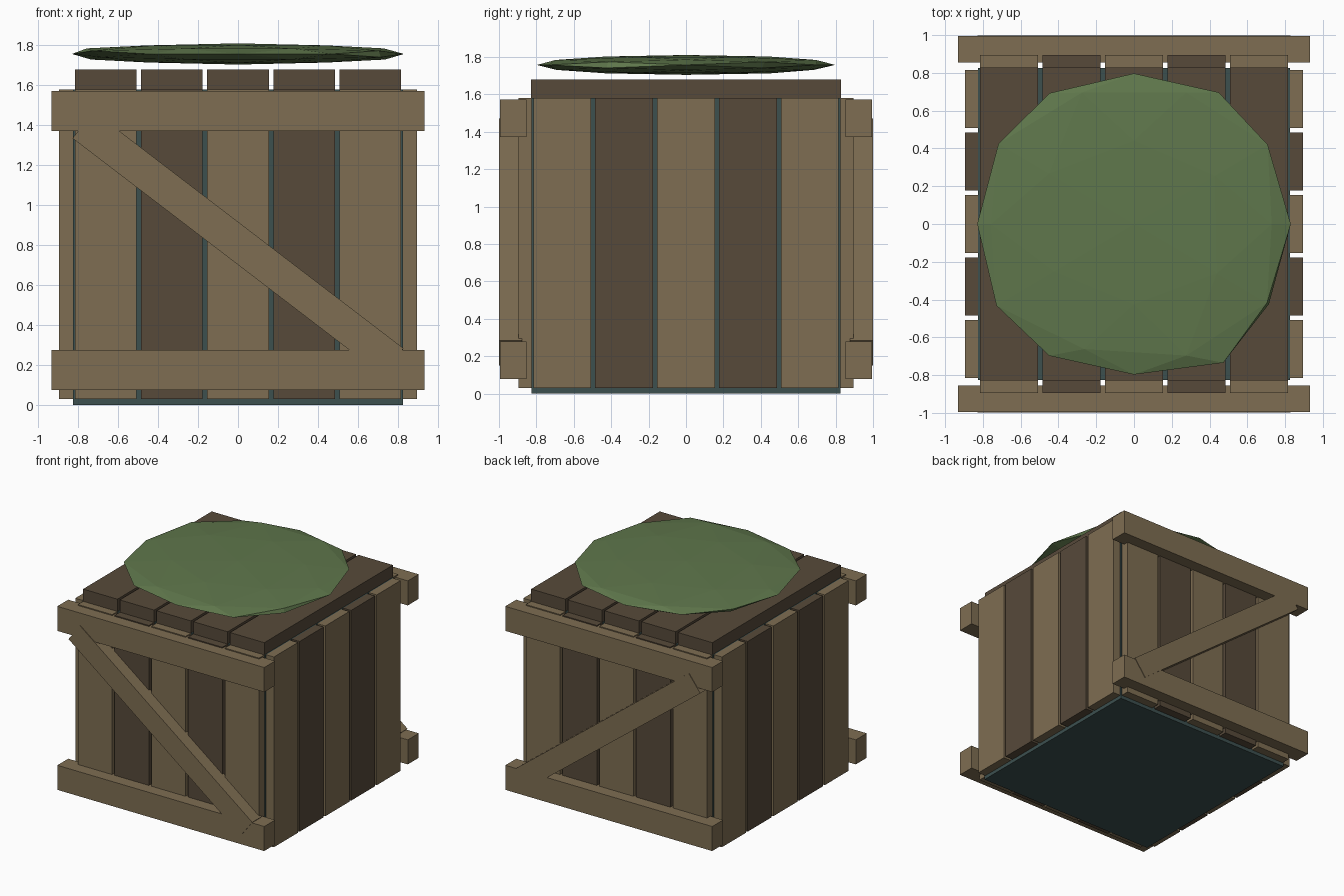
import bpy, bmesh, math, random
from mathutils import Vector, Matrix

if "Cube" in bpy.data.objects:
    bpy.data.objects.remove(bpy.data.objects["Cube"])


def material(name, rgb):
    m = bpy.data.materials.new(name)
    m.diffuse_color = (*rgb, 1)
    m.use_nodes = True
    m.node_tree.nodes["Principled BSDF"].inputs["Base Color"].default_value = m.diffuse_color
    return m


LIGHT = material("light_wood", (0.21, 0.155, 0.085))
DARK = material("dark_wood", (0.095, 0.068, 0.042))
TEAL = material("dark_teal", (0.045, 0.08, 0.078))
GREEN = material("green", (0.115, 0.185, 0.072))


def add_mesh(name, bm, mat):
    bmesh.ops.recalc_face_normals(bm, faces=bm.faces)
    me = bpy.data.meshes.new(name)
    bm.to_mesh(me)
    bm.free()
    me.materials.append(mat)
    ob = bpy.data.objects.new(name, me)
    bpy.context.collection.objects.link(ob)
    return ob


def box(name, centre, size, mat, tilt=0):
    bm = bmesh.new()
    bmesh.ops.create_cube(bm, size=1, matrix=Matrix.Translation(centre)
                          @ Matrix.Rotation(tilt, 4, 'Y')
                          @ Matrix.Diagonal((*size, 1)))
    return add_mesh(name, bm, mat)


# Inner box showing through the gaps
box("inner_box", (0, 0, 0.79), (1.65, 1.65, 1.58), TEAL)

# Planks on four sides and the lid
for i in range(5):
    p = (i - 2) * 0.331
    mat = DARK if i % 2 else LIGHT
    for s, end, side in ((-1, "front", "left"), (1, "back", "right")):
        box(f"{end}_plank_{i + 1}", (p, s * 0.855, 0.805), (0.309, 0.08, 1.55), mat)
        box(f"{side}_plank_{i + 1}", (s * 0.855, p, 0.805), (0.08, 0.309, 1.55), mat)
    box(f"lid_plank_{i + 1}", (p, 0, 1.63), (0.309, 1.655, 0.1), DARK)

# Rails and diagonal braces on front and back
for s, end in ((-1, "front"), (1, "back")):
    box(f"{end}_lower_rail", (0, s * 0.924, 0.177), (1.865, 0.14, 0.2), LIGHT)
    box(f"{end}_upper_rail", (0, s * 0.924, 1.472), (1.865, 0.14, 0.2), LIGHT)
    box(f"{end}_brace", (0, s * 0.938, 0.81), (1.953, 0.122, 0.171), LIGHT,
        math.radians(37.4))

# Flattened faceted blob hovering over the lid
random.seed(4)
phi = (1 + 5 ** 0.5) / 2
corners = []
for a in (-1, 1):
    for b in (-phi, phi):
        corners += [Vector((a, b, 0)), Vector((0, a, b)), Vector((b, 0, a))]
points = [c.normalized() for c in corners]
for i, c in enumerate(corners):
    for d in corners[i + 1:]:
        if (c - d).length < 2.1:
            points.append((c + d).normalized())
bm = bmesh.new()
for p in points:
    on_axis = max(abs(v) for v in p) > 0.99
    k = 1 if on_axis else random.uniform(1.01, 1.09)
    bm.verts.new((p.x * 0.83 * k, p.y * 0.797 * k, 1.757 + p.z * 0.053))
bmesh.ops.convex_hull(bm, input=bm.verts)
add_mesh("green_cover", bm, GREEN)
